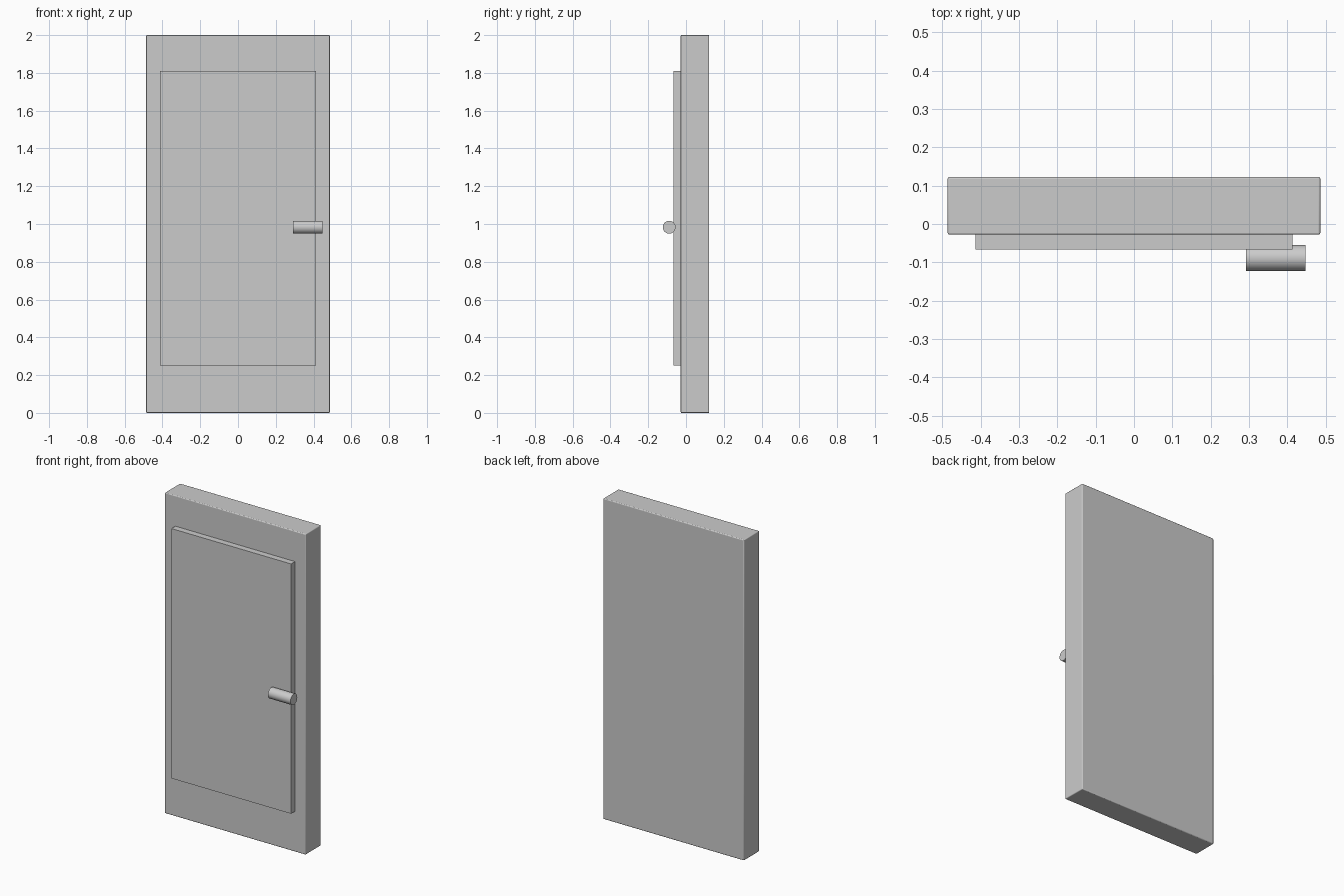
import bpy
import math

if "Cube" in bpy.data.objects:
    bpy.data.objects.remove(bpy.data.objects["Cube"])


def box(name, lo, hi):
    """Box between two opposite corners."""
    centre = [(a + b) / 2 for a, b in zip(lo, hi)]
    bpy.ops.mesh.primitive_cube_add(size=1, location=centre)
    ob = bpy.context.object
    ob.name = name
    ob.scale = [b - a for a, b in zip(lo, hi)]
    bpy.ops.object.transform_apply(location=False, rotation=False, scale=True)
    return ob


# Thick door slab with slightly rounded edges
slab = box("door_slab", (-0.486, -0.028, 0), (0.486, 0.123, 2))
bevel = slab.modifiers.new("edge_rounding", 'BEVEL')
bevel.width = 0.005
bevel.segments = 3
bpy.ops.object.shade_smooth_by_angle(angle=math.radians(40))

# Raised front panel
box("front_panel", (-0.413, -0.067, 0.252), (0.413, -0.027, 1.81))

# Horizontal bar handle, partly sunk in the panel
bpy.ops.mesh.primitive_cylinder_add(
    vertices=32, radius=0.034, depth=0.155,
    location=(0.37, -0.089, 0.983), rotation=(0, math.pi / 2, 0))
bpy.context.object.name = "door_handle"
bpy.ops.object.shade_smooth_by_angle(angle=math.radians(40))
